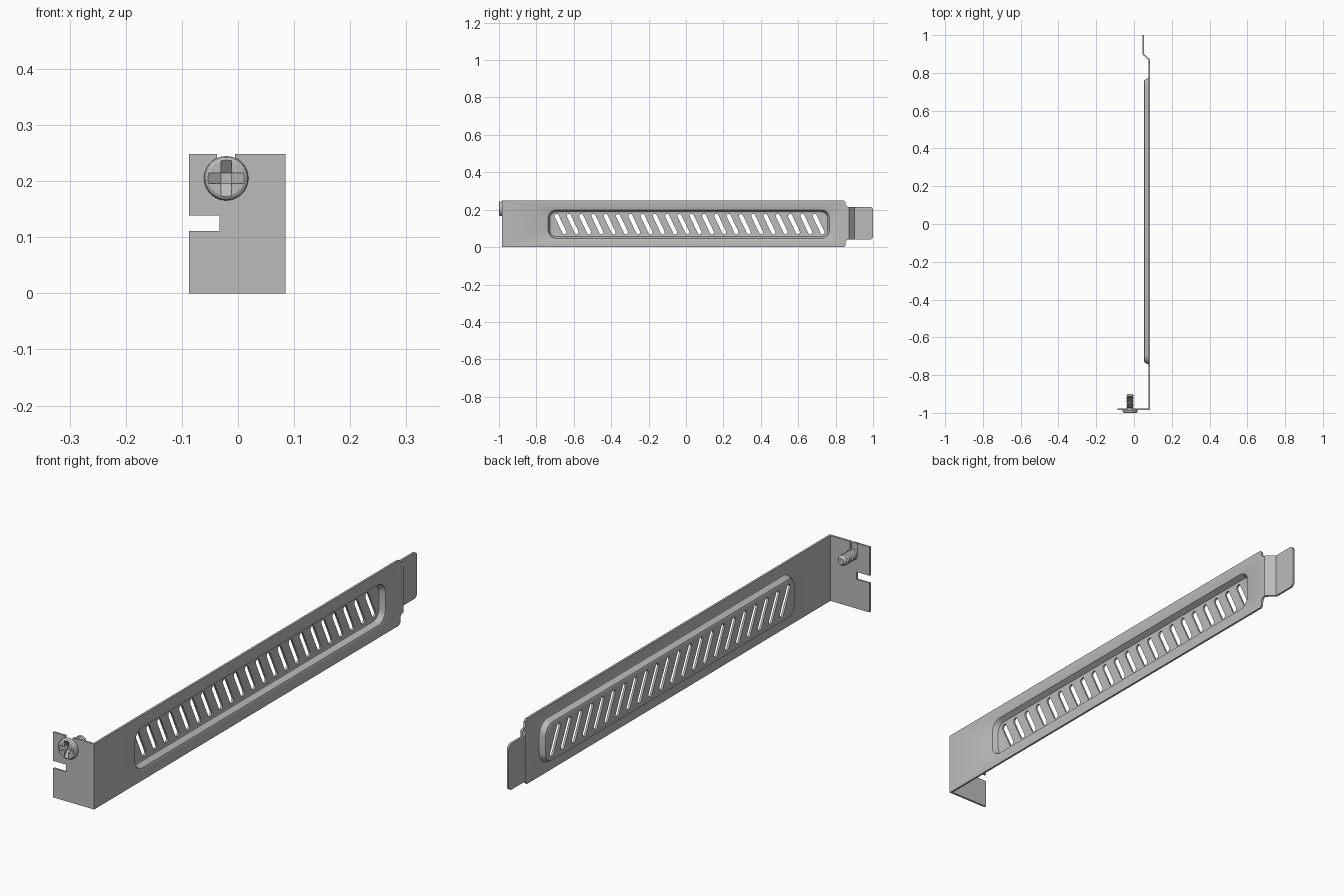
import bpy, bmesh
from math import sin, cos, pi, radians
from mathutils import Vector, Matrix

cube = bpy.data.objects.get("Cube")
if cube:
    bpy.data.objects.remove(cube)

steel = bpy.data.materials.new("steel_grey")
steel.use_nodes = True
steel.diffuse_color = (0.5, 0.5, 0.5, 1)
steel.node_tree.nodes["Principled BSDF"].inputs["Base Color"].default_value = (0.5, 0.5, 0.5, 1)

THICK = 0.008
PLATE_X, FLOOR_X, TAB_X = 0.081, 0.057, 0.049
FLANGE_Y, HEIGHT = -0.981, 0.248
NECK_LOW, NECK_HIGH = 0.04, 0.215


def make_object(name, bm):
    mesh = bpy.data.meshes.new(name)
    bm.to_mesh(mesh)
    bm.free()
    mesh.materials.append(steel)
    obj = bpy.data.objects.new(name, mesh)
    bpy.context.collection.objects.link(obj)
    return obj


def apply_modifiers(obj):
    deps = bpy.context.evaluated_depsgraph_get()
    obj.data = bpy.data.meshes.new_from_object(obj.evaluated_get(deps))
    obj.modifiers.clear()


def smooth(obj):
    bpy.ops.object.select_all(action="DESELECT")
    obj.select_set(True)
    bpy.context.view_layer.objects.active = obj
    bpy.ops.object.shade_smooth_by_angle(angle=radians(30))


def arc(cx, cz, r, start, end, steps=6):
    angles = [radians(start + (end - start) * i / steps) for i in range(steps + 1)]
    return [(cx + r * cos(a), cz + r * sin(a)) for a in angles]


def fill(bm, loops, normal):
    """Fill an outline, leaving any further loops as holes."""
    edges = []
    for loop in loops:
        verts = [bm.verts.new(p) for p in loop]
        edges += [bm.edges.new((v, verts[i - 1])) for i, v in enumerate(verts)]
    bmesh.ops.triangle_fill(bm, edges=edges, use_beauty=True, normal=normal)


def at_x(points, x):
    return [(x, y, z) for y, z in points]


def pan_ring(inset):
    """Rounded rectangle around the pressed panel."""
    y0, y1, z0, z1 = -0.745, 0.775, 0.038, 0.207
    r = 0.052
    s = r - inset
    return (arc(y1 - r, z1 - r, s, 0, 90) + arc(y0 + r, z1 - r, s, 90, 180)
            + arc(y0 + r, z0 + r, s, 180, 270) + arc(y1 - r, z0 + r, s, 270, 360))


def slot(cy, cz=0.123):
    dy, dz, r = 0.021, 0.044, 0.011
    tilt = 25.5
    return (arc(cy - dy, cz + dz, r, tilt, tilt + 180)
            + arc(cy + dy, cz - dz, r, tilt + 180, tilt + 360))


# Bracket: one bent sheet, thickened at the end
bm = bmesh.new()
x_axis = Vector((1, 0, 0))

# Long plate with its neck and the panel opening
neck = [(0.845, 0), (0.853, 0.008), (0.854, 0.03), (0.86, 0.038), (0.87, NECK_LOW)]
upper = [(0.87, NECK_HIGH), (0.86, 0.217), (0.854, 0.225), (0.853, 0.24), (0.845, HEIGHT)]
plate = [(FLANGE_Y, 0)] + neck + upper + [(FLANGE_Y, HEIGHT)]
rings = [(0, PLATE_X), (0.005, 0.079), (0.015, 0.059), (0.02, FLOOR_X)]
fill(bm, [at_x(plate, PLATE_X), at_x(pan_ring(0), PLATE_X)], x_axis)

# Sloped wall of the pressed panel
loops = [[bm.verts.new(p) for p in at_x(pan_ring(inset), x)] for inset, x in rings]
for a, b in zip(loops, loops[1:]):
    for i in range(len(a)):
        bm.faces.new((a[i - 1], a[i], b[i], b[i - 1]))

# Panel floor with slanted vent slots
SLOTS = 22
slots = [at_x(slot(-0.671 + 1.38 * i / (SLOTS - 1)), FLOOR_X) for i in range(SLOTS)]
fill(bm, [at_x(pan_ring(0.02), FLOOR_X)] + slots, x_axis)

# Offset bend and end tab
bend = [(PLATE_X, 0.87, NECK_LOW), (TAB_X, 0.898, NECK_LOW),
        (TAB_X, 0.898, NECK_HIGH), (PLATE_X, 0.87, NECK_HIGH)]
bm.faces.new([bm.verts.new(p) for p in bend])
r = 0.018
tab = ([(0.898, NECK_LOW)] + arc(1 - r, NECK_LOW + r, r, -90, 0)
       + arc(1 - r, NECK_HIGH - r, r, 0, 90) + [(0.898, NECK_HIGH)])
fill(bm, [at_x(tab, TAB_X)], x_axis)

# Front flange with a side notch and a screw notch
SCREW_X, SCREW_Z = -0.021, 0.205
left = -0.087
flange = [(PLATE_X, 0), (left, 0), (left, 0.111), (-0.033, 0.111), (-0.033, 0.139),
          (left, 0.139), (left, HEIGHT), (SCREW_X - 0.016, HEIGHT)]
flange += arc(SCREW_X, SCREW_Z, 0.016, 180, 360, 10)
flange += [(SCREW_X + 0.016, HEIGHT), (PLATE_X, HEIGHT)]
fill(bm, [[(x, FLANGE_Y, z) for x, z in flange]], Vector((0, -1, 0)))

bmesh.ops.remove_doubles(bm, verts=bm.verts, dist=0.0003)
bmesh.ops.recalc_face_normals(bm, faces=bm.faces)
bracket = make_object("slotted_bracket", bm)
mod = bracket.modifiers.new("thickness", "SOLIDIFY")
mod.thickness = THICK
mod.offset = 0
mod.use_even_offset = True
apply_modifiers(bracket)
smooth(bracket)

# Screw: turned profile of head and threaded shaft, as (radius, y)
profile = [(0, -1), (0.032, -1), (0.037, -0.997), (0.0395, -0.992), (0.0395, -0.985), (0.015, -0.985)]
THREADS = 9
for i in range(THREADS):
    y = -0.973 + i * 0.0075
    profile += [(0.015, y), (0.02, y + 0.0035)]
profile += [(0.015, -0.903), (0.012, -0.9), (0, -0.9)]
bm = bmesh.new()
verts = [bm.verts.new((rad, y, 0)) for rad, y in profile]
edges = [bm.edges.new(pair) for pair in zip(verts, verts[1:])]
bmesh.ops.spin(bm, geom=verts + edges, cent=(0, 0, 0), axis=(0, 1, 0),
               angle=2 * pi, steps=40, use_merge=True)
bmesh.ops.remove_doubles(bm, verts=bm.verts, dist=0.0001)
bmesh.ops.recalc_face_normals(bm, faces=bm.faces)
bmesh.ops.translate(bm, verts=bm.verts, vec=(SCREW_X, 0, SCREW_Z))
screw = make_object("screw", bm)

# Cross drive: two tapered wedges cut from the head
for turn in (0, 90):
    bm = bmesh.new()
    wedge = [(-0.035, -1.002), (0.035, -1.002), (0.009, -0.982), (-0.009, -0.982)]
    face = bm.faces.new([bm.verts.new((x, y, -0.009)) for x, y in wedge])
    new = bmesh.ops.extrude_face_region(bm, geom=[face])["geom"]
    bmesh.ops.translate(bm, vec=(0, 0, 0.018),
                        verts=[g for g in new if isinstance(g, bmesh.types.BMVert)])
    bmesh.ops.recalc_face_normals(bm, faces=bm.faces)
    bm.transform(Matrix.Translation((SCREW_X, 0, SCREW_Z)) @ Matrix.Rotation(radians(turn), 4, "Y"))
    cutter = make_object("drive_cutter", bm)
    cutter.hide_render = True
    mod = screw.modifiers.new("drive", "BOOLEAN")
    mod.operation = "DIFFERENCE"
    mod.solver = "EXACT"
    mod.object = cutter
    apply_modifiers(screw)
    bpy.data.objects.remove(cutter)
smooth(screw)
